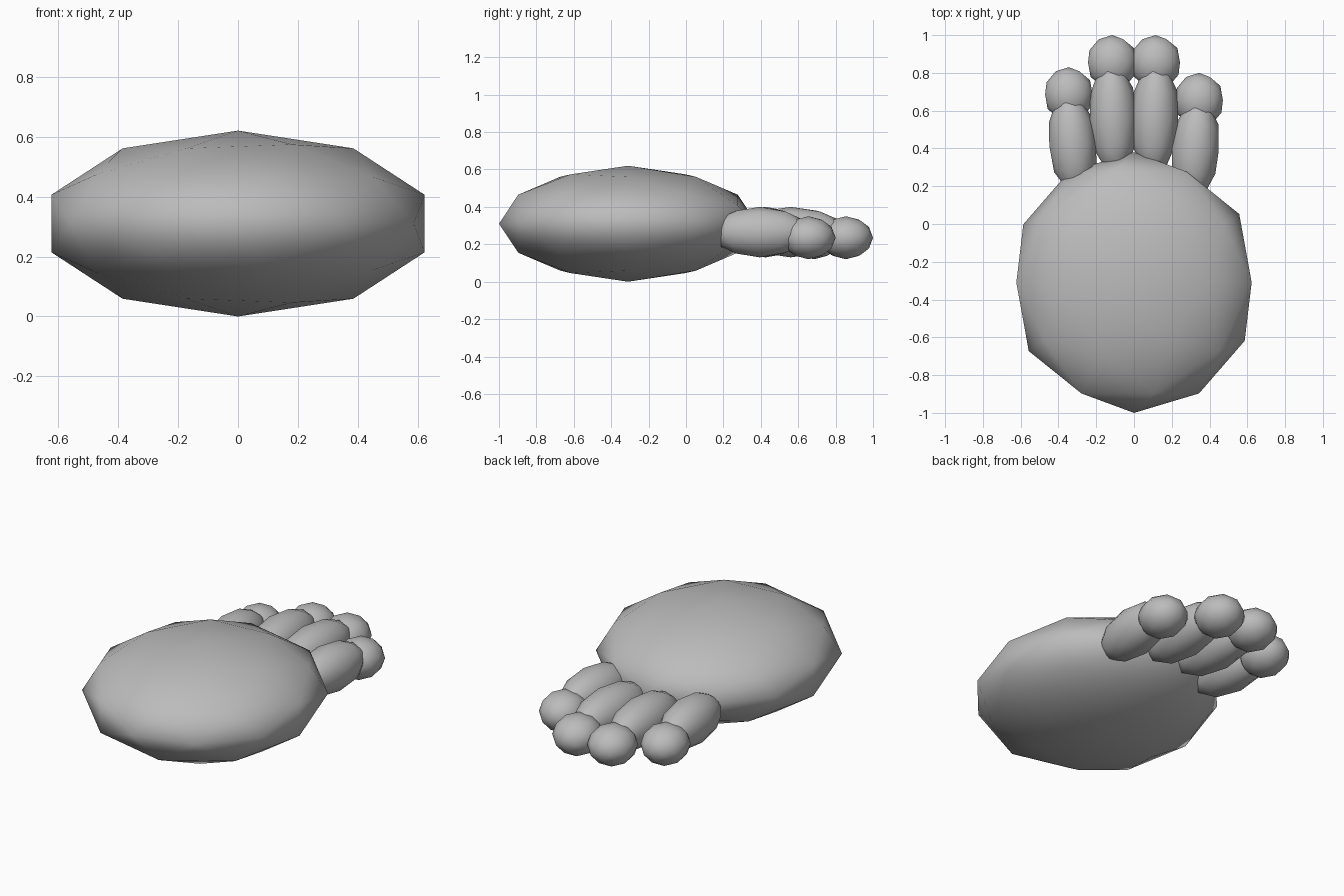
import bpy
import math

cube = bpy.data.objects.get("Cube")
if cube:
    bpy.data.objects.remove(cube, do_unlink=True)

grey = bpy.data.materials.new("plain grey")
grey.use_nodes = True
grey.diffuse_color = (0.5, 0.5, 0.5, 1)
grey.node_tree.nodes["Principled BSDF"].inputs["Base Color"].default_value = (0.5, 0.5, 0.5, 1)


def pod(name, centre, radii, splay=0):
    """Smooth low-poly ellipsoid, pole along y; radii are x, y, z."""
    bpy.ops.mesh.primitive_ico_sphere_add(subdivisions=2, radius=1, location=centre)
    ob = bpy.context.object
    ob.name = name
    ob.rotation_euler = (math.pi / 2, 0, math.radians(splay))
    ob.scale = (radii[0], radii[2], radii[1])
    ob.data.materials.append(grey)
    bpy.ops.object.shade_smooth()
    return ob


# Main pad
pod("palm", (0, -0.31, 0.31), (0.655, 0.69, 0.31))

# Four toes, each a long base and a rounder tip
for side, sx in (("left", 1), ("right", -1)):
    pod(side + "_inner_toe_base", (sx * 0.11, 0.56, 0.265), (0.13, 0.3, 0.135), -sx * 2)
    pod(side + "_inner_toe_tip", (sx * 0.115, 0.855, 0.235), (0.135, 0.145, 0.115))
    shift = 0.015 if sx < 0 else -0.015
    pod(side + "_outer_toe_base", (sx * 0.325, 0.41 + shift, 0.265), (0.13, 0.27, 0.135), -sx * 5)
    pod(side + "_outer_toe_tip", (sx * 0.345, 0.67 + shift, 0.235), (0.132, 0.145, 0.115))
